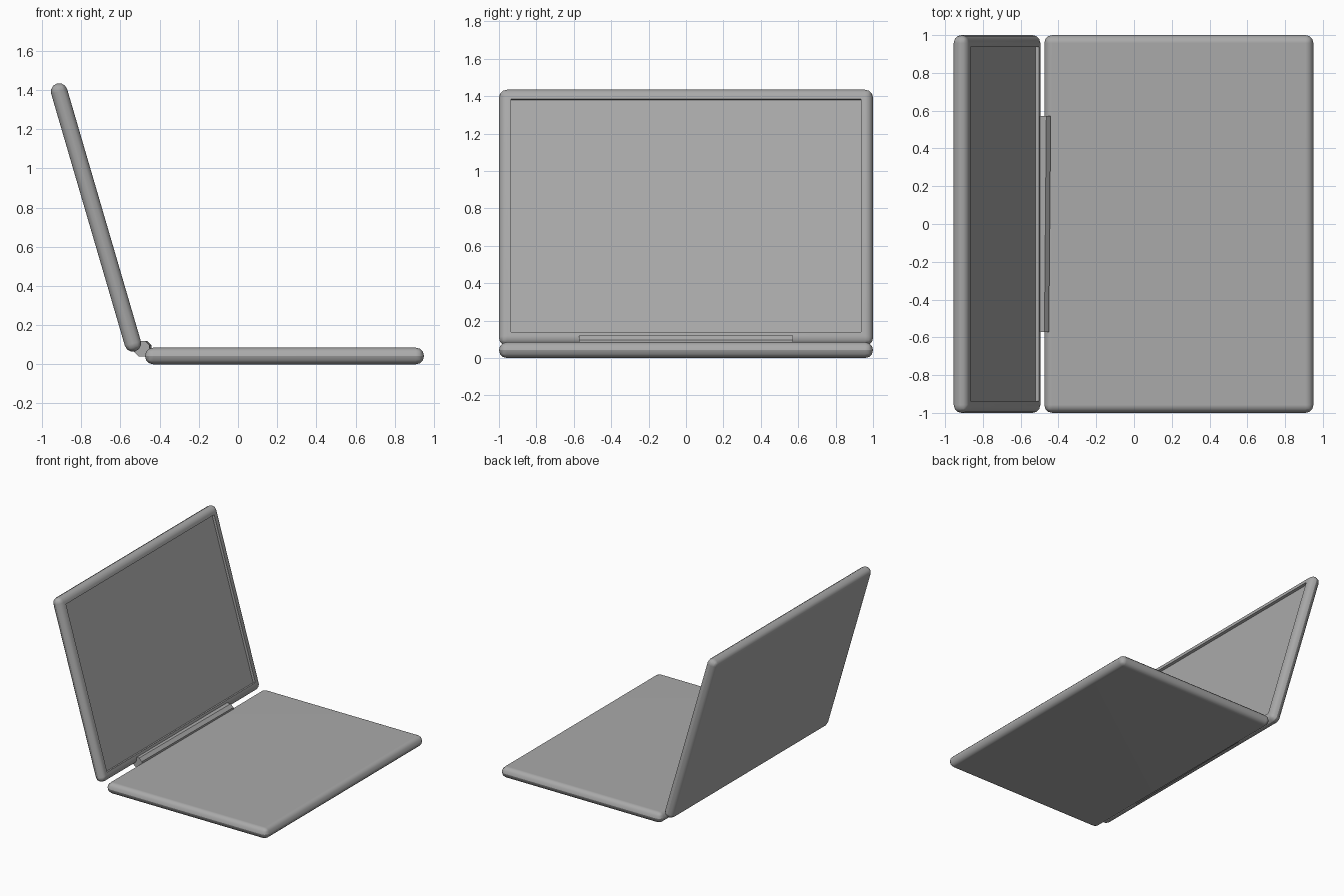
import bpy, bmesh
from math import radians, pi
from mathutils import Matrix

cube = bpy.data.objects.get("Cube")
if cube:
    bpy.data.objects.remove(cube, do_unlink=True)

LENGTH, WIDTH, THICK = 1.425, 2.0, 0.085
TILT = radians(16.3)

grey = bpy.data.materials.new("plain grey")
grey.use_nodes = True
grey.diffuse_color = (0.4, 0.4, 0.4, 1)
grey.node_tree.nodes["Principled BSDF"].inputs["Base Color"].default_value = (0.4, 0.4, 0.4, 1)


def add_object(name, bm, location, rotation):
    mesh = bpy.data.meshes.new(name)
    bm.to_mesh(mesh)
    bm.free()
    mesh.materials.append(grey)
    obj = bpy.data.objects.new(name, mesh)
    obj.location = location
    obj.rotation_euler = rotation
    bpy.context.collection.objects.link(obj)
    return obj


def rounded_slab(name, location, rotation, recess=False):
    """Slab with fully rounded rims; optionally a sunken panel on its upper face."""
    bm = bmesh.new()
    bmesh.ops.create_cube(bm, size=1)
    bmesh.ops.scale(bm, vec=(LENGTH, WIDTH, THICK), verts=bm.verts)
    bmesh.ops.bevel(bm, geom=bm.edges[:], offset=THICK / 2 - 0.0001, segments=3,
                    profile=0.5, affect='EDGES', clamp_overlap=False)
    # close the sliver around the middle of the rim
    bmesh.ops.remove_doubles(bm, verts=bm.verts, dist=0.0005)
    bm.normal_update()
    if recess:
        top = max(bm.faces, key=lambda f: f.calc_center_median().z)
        bmesh.ops.inset_region(bm, faces=[top], thickness=0.03)
        bmesh.ops.inset_region(bm, faces=[top], thickness=0.0002, depth=-0.02)
    bm.normal_update()
    # smooth rims, with a crisp seam halfway up and crisp recess edges
    for face in bm.faces:
        face.smooth = True
    for edge in bm.edges:
        seam = all(abs(v.co.z) < 0.002 for v in edge.verts)
        edge.smooth = not seam and edge.calc_face_angle(0) < radians(50)
    obj = add_object(name, bm, location, rotation)
    normals = obj.modifiers.new("flat panels", 'WEIGHTED_NORMAL')
    normals.keep_sharp = True
    return obj


# base lying flat
rounded_slab("base", (0.2375, 0, THICK / 2), (0, 0, 0))

# screen lid leaning back, sunken panel facing the base
rounded_slab("screen_lid", (-0.725, 0, 0.75), (0, pi / 2 - TILT, 0), recess=True)

# eight-sided hinge bar, set very slightly askew
bm = bmesh.new()
bmesh.ops.create_cone(bm, cap_ends=True, segments=8, radius1=0.0435, radius2=0.0435, depth=1.144)
bmesh.ops.rotate(bm, verts=bm.verts, matrix=Matrix.Rotation(pi / 8, 3, 'Z'))
bmesh.ops.rotate(bm, verts=bm.verts, matrix=Matrix.Rotation(pi / 2, 3, 'X'))
add_object("hinge_bar", bm, (-0.486, 0, 0.08), (0, 0, radians(-0.5)))
